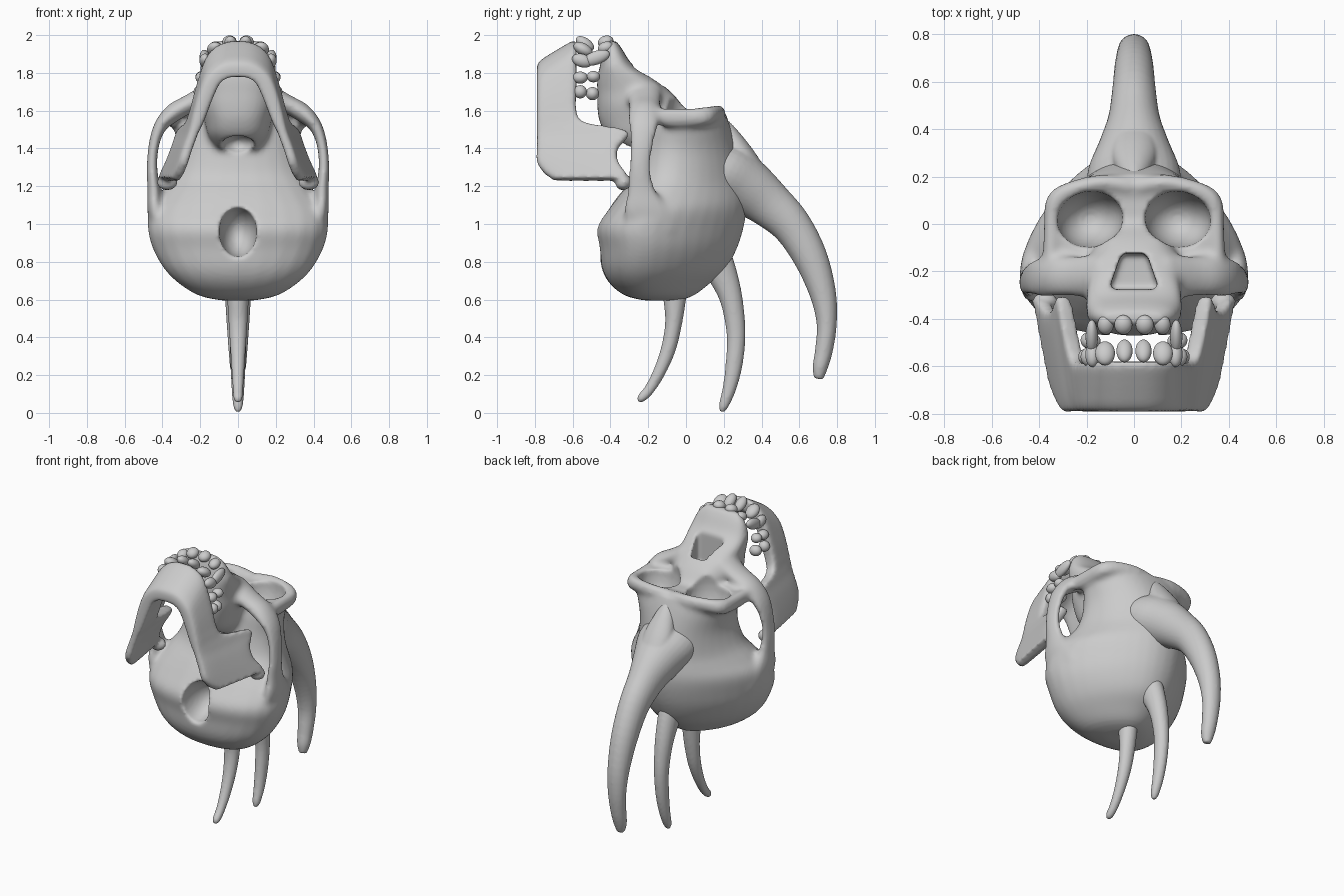
import bpy, bmesh
from math import sin, cos, pi, copysign
from mathutils import Vector, Matrix

if "Cube" in bpy.data.objects:
    bpy.data.objects.remove(bpy.data.objects["Cube"])

bone = bpy.data.materials.new("bone grey")
bone.use_nodes = True
bone.diffuse_color = (0.6, 0.6, 0.6, 1)
bone.node_tree.nodes["Principled BSDF"].inputs["Base Color"].default_value = (0.6, 0.6, 0.6, 1)


def refine(rows, steps=4):
    """Smooth rows of numbers with a Catmull-Rom spline."""
    out = []
    for i in range(len(rows) - 1):
        quad = (rows[max(i - 1, 0)], rows[i], rows[i + 1], rows[min(i + 2, len(rows) - 1)])
        for k in range(steps):
            t = k / steps
            out.append([b + t * (c - a) / 2 + t * t * (a - 2.5 * b + 2 * c - d / 2)
                        + t ** 3 * (3 * b - a - 3 * c + d) / 2 for a, b, c, d in zip(*quad)])
    return out + [list(rows[-1])]


def skin(bm, rings):
    """Bridge a list of point rings and cap both ends."""
    loops = [[bm.verts.new(p) for p in ring] for ring in rings]
    n = len(loops[0])
    for a, b in zip(loops, loops[1:]):
        for i in range(n):
            bm.faces.new((a[i], a[(i + 1) % n], b[(i + 1) % n], b[i]))
    bm.faces.new(loops[0])
    bm.faces.new(loops[-1])


def oval(power, n=32):
    """Unit superellipse; a higher power is boxier."""
    def bend(v):
        return copysign(abs(v) ** (2 / power), v)
    return [(bend(cos(2 * pi * i / n)), bend(sin(2 * pi * i / n))) for i in range(n)]


def stack(bm, sections, power, taper):
    """Horizontal sections: z, y min, y max, half width; low ones narrow towards +y."""
    rings = []
    for z, y0, y1, hx in refine(sections):
        egg = taper * min(max((1.6 - z) / .4, 0), 1)
        rings.append([(u * hx * (1 - egg * v), (y0 + y1) / 2 + v * (y1 - y0) / 2, z)
                      for u, v in oval(power)])
    skin(bm, rings)


def sweep(bm, stations, ref, power=2.0):
    """Stations: x, y, z, radius along ref, radius across it."""
    rows = refine(stations)
    pts = [Vector(r[:3]) for r in rows]
    ref = Vector(ref)
    rings = []
    for i, (p, r) in enumerate(zip(pts, rows)):
        t = pts[min(i + 1, len(pts) - 1)] - pts[max(i - 1, 0)]
        across = t.cross(ref).normalized()
        rings.append([p + ref * r[3] * c + across * r[4] * s for c, s in oval(power)])
    skin(bm, rings)


def ball(bm, centre, size, tilt=0, axis='X'):
    m = Matrix.Translation(centre) @ Matrix.Rotation(tilt, 4, axis) @ Matrix.Diagonal((*size, 1))
    bmesh.ops.create_uvsphere(bm, u_segments=24, v_segments=14, radius=1, matrix=m)


def make(name, bm):
    bmesh.ops.recalc_face_normals(bm, faces=bm.faces)
    mesh = bpy.data.meshes.new(name)
    bm.to_mesh(mesh)
    bm.free()
    mesh.materials.append(bone)
    mesh.shade_smooth()
    ob = bpy.data.objects.new(name, mesh)
    bpy.context.collection.objects.link(ob)
    return ob


def remesh(ob, voxel, rounds):
    m = ob.modifiers.new("fuse", 'REMESH')
    m.mode, m.voxel_size = 'VOXEL', voxel
    s = ob.modifiers.new("soften", 'SMOOTH')
    s.factor, s.iterations = 0.5, rounds


def bake(ob):
    dg = bpy.context.evaluated_depsgraph_get()
    ob.data = bpy.data.meshes.new_from_object(ob.evaluated_get(dg))
    ob.modifiers.clear()
    ob.data.materials.clear()
    ob.data.materials.append(bone)
    ob.data.polygons.foreach_set("material_index", [0] * len(ob.data.polygons))
    ob.data.shade_smooth()


# Skull: braincase, muzzle, brows and cheek arches
bm = bmesh.new()
stack(bm, [(.595, -.22, -.04, .08), (.62, -.32, .04, .19), (.68, -.4, .12, .285), (.76, -.445, .21, .362),
           (.87, -.46, .27, .42), (.98, -.475, .305, .445), (1.08, -.41, .32, .435),
           (1.16, -.35, .315, .385), (1.25, -.28, .295, .335), (1.38, -.25, .27, .315),
           (1.5, -.23, .24, .335), (1.6, -.2, .205, .35)], 2.15, .38)
stack(bm, [(1.4, -.33, .0, .12), (1.47, -.42, .0, .16), (1.55, -.46, .04, .18), (1.63, -.47, -.02, .195),
           (1.7, -.47, -.08, .195), (1.77, -.47, -.17, .2), (1.84, -.455, -.28, .2),
           (1.93, -.435, -.34, .165), (1.97, -.42, -.37, .12)], 2.6, 0)
for s in (-1, 1):
    sweep(bm, [(s * .01, .155, 1.575, .05, .03), (s * .12, .175, 1.585, .045, .035),
               (s * .25, .15, 1.585, .045, .035), (s * .33, .1, 1.57, .05, .04),
               (s * .35, 0, 1.565, .05, .03), (s * .35, -.12, 1.565, .05, .035),
               (s * .36, -.2, 1.57, .03, .04)], (0, 0, 1))
    sweep(bm, [(s * .12, -.22, 1.7, .1, .07), (s * .25, -.22, 1.64, .085, .05),
               (s * .34, -.22, 1.59, .085, .05), (s * .41, -.225, 1.52, .08, .035),
               (s * .445, -.235, 1.42, .065, .028), (s * .455, -.245, 1.3, .06, .028),
               (s * .445, -.235, 1.18, .075, .035), (s * .44, -.21, 1.07, .12, .04),
               (s * .42, -.18, .97, .13, .04)], (0, 1, 0))
    ball(bm, (s * .09, -.13, 1.61), (.06, .1, .09))
skull = make("skull", bm)
remesh(skull, .016, 4)


# Openings: eye sockets, nose, spine hole and rear palate
def cut(name, bm):
    cutter = make(name, bm)
    cutter.hide_render = True
    b = skull.modifiers.new(name, 'BOOLEAN')
    b.operation, b.object, b.solver = 'DIFFERENCE', cutter, 'EXACT'
    return cutter


cutters = []
for name, centre, size, tilt, axis in (
        ("left_socket", (.185, .02, 1.6), (.14, .118, .2), -.15, 'Z'),
        ("right_socket", (-.185, .02, 1.6), (.14, .118, .2), .15, 'Z'),
        ("spine_hole", (0, -.46, .96), (.1, .2, .135), 0, 'X'),
        ("palate_hole", (0, -.33, 1.42), (.085, .12, .06), 0, 'X')):
    bm = bmesh.new()
    ball(bm, centre, size, tilt, axis)
    cutters.append(cut(name, bm))
bm = bmesh.new()
bmesh.ops.create_cube(bm, size=1, matrix=Matrix.Translation((0, -.2, 1.78)) @ Matrix.Diagonal((.21, .15, .32, 1)))
for v in bm.verts:
    if v.co.y > -.2:
        v.co.x *= .5
cutters.append(cut("nose_hole", bm))
remesh(skull, .013, 3)
bake(skull)
for c in cutters:
    bpy.data.objects.remove(c)

# Lower jaw: a tall strip swept round the chin, flaring back to hinge knobs
half = [(.36, 1.235, -.7, -.32, .028), (.345, 1.27, -.75, -.32, .032), (.325, 1.33, -.79, -.36, .033),
        (.3, 1.4, -.79, -.36, .033), (.275, 1.46, -.79, -.31, .033), (.262, 1.495, -.79, -.33, .034),
        (.247, 1.53, -.79, -.53, .037), (.225, 1.59, -.79, -.58, .042), (.178, 1.71, -.79, -.58, .046),
        (.13, 1.81, -.79, -.58, .048), (.07, 1.858, -.79, -.58, .05), (0, 1.868, -.79, -.58, .05)]
path = half + [(-x, *rest) for x, *rest in reversed(half[:-1])]
bm = bmesh.new()
sweep(bm, [(x, (y0 + y1) / 2, z, (y1 - y0) / 2, th) for x, z, y0, y1, th in path], (0, 1, 0), 5)
for v in bm.verts:
    chin = min(max((v.co.z - 1.6) / .25, 0), 1)
    v.co.z += (v.co.y + .69) * .6 * chin
    v.co.x *= 1 + (v.co.y + .55) * .5 * (1 - chin)
for s in (-1, 1):
    ball(bm, (s * .375, -.33, 1.22), (.055, .045, .04), .6)
jaw = make("lower_jaw", bm)
remesh(jaw, .013, 3)
bake(jaw)

# Teeth: centre, size, tilt, mirrored to both sides
teeth = {
    "upper_incisors": [((.045, -.425, 1.965), (.038, .042, .032), .3), ((.12, -.425, 1.935), (.034, .042, .03), .3)],
    "upper_canines": [((.178, -.475, 1.88), (.026, .075, .036), .35)],
    "upper_molars": [((.19, -.49, 1.78), (.035, .035, .03), 0), ((.18, -.495, 1.69), (.04, .035, .035), 0)],
    "lower_incisors": [((.04, -.535, 1.955), (.034, .055, .03), -.6), ((.122, -.545, 1.925), (.042, .055, .032), -.5)],
    "lower_canines": [((.175, -.55, 1.865), (.03, .055, .035), -.3)],
    "lower_molars": [((.19, -.56, 1.775), (.035, .04, .032), 0), ((.2, -.56, 1.7), (.035, .035, .035), 0)],
}
for name, items in teeth.items():
    bm = bmesh.new()
    for (x, y, z), size, tilt in items:
        for s in (-1, 1):
            ball(bm, (s * x, y, z), size, tilt)
    make(name, bm)

# Horns along the midline: y, z, half width, half depth
horns = {
    "large_horn": [(.11, 1.31, .2, .14), (.22, 1.26, .195, .165), (.33, 1.19, .15, .15), (.44, 1.105, .11, .125),
                   (.56, .99, .092, .105), (.66, .82, .082, .09), (.725, .63, .07, .07), (.745, .47, .06, .053),
                   (.73, .33, .05, .047), (.71, .24, .042, .04), (.702, .18, .025, .025)],
    "middle_horn": [(.13, .86, .08, .1), (.19, .74, .065, .08), (.24, .6, .055, .06), (.265, .42, .045, .05),
                    (.255, .26, .04, .045), (.23, .13, .034, .036), (.2, .04, .026, .026), (.19, .005, .012, .012)],
    "rear_horn": [(-.06, .72, .065, .075), (-.06, .6, .057, .06), (-.065, .48, .05, .045), (-.09, .35, .042, .04),
                  (-.135, .23, .034, .034), (-.19, .13, .028, .028), (-.235, .08, .024, .024),
                  (-.255, .065, .012, .012)],
}
for name, rows in horns.items():
    bm = bmesh.new()
    sweep(bm, [(0, *row) for row in rows], (1, 0, 0))
    if name == "large_horn":
        # Narrow crest running up to the brow
        sweep(bm, [(0, .15, 1.55, .03, .05), (0, .225, 1.46, .07, .06), (0, .3, 1.35, .1, .07),
                   (0, .39, 1.23, .09, .06)], (1, 0, 0))
    horn = make(name, bm)
    remesh(horn, .01, 3)
    bake(horn)
